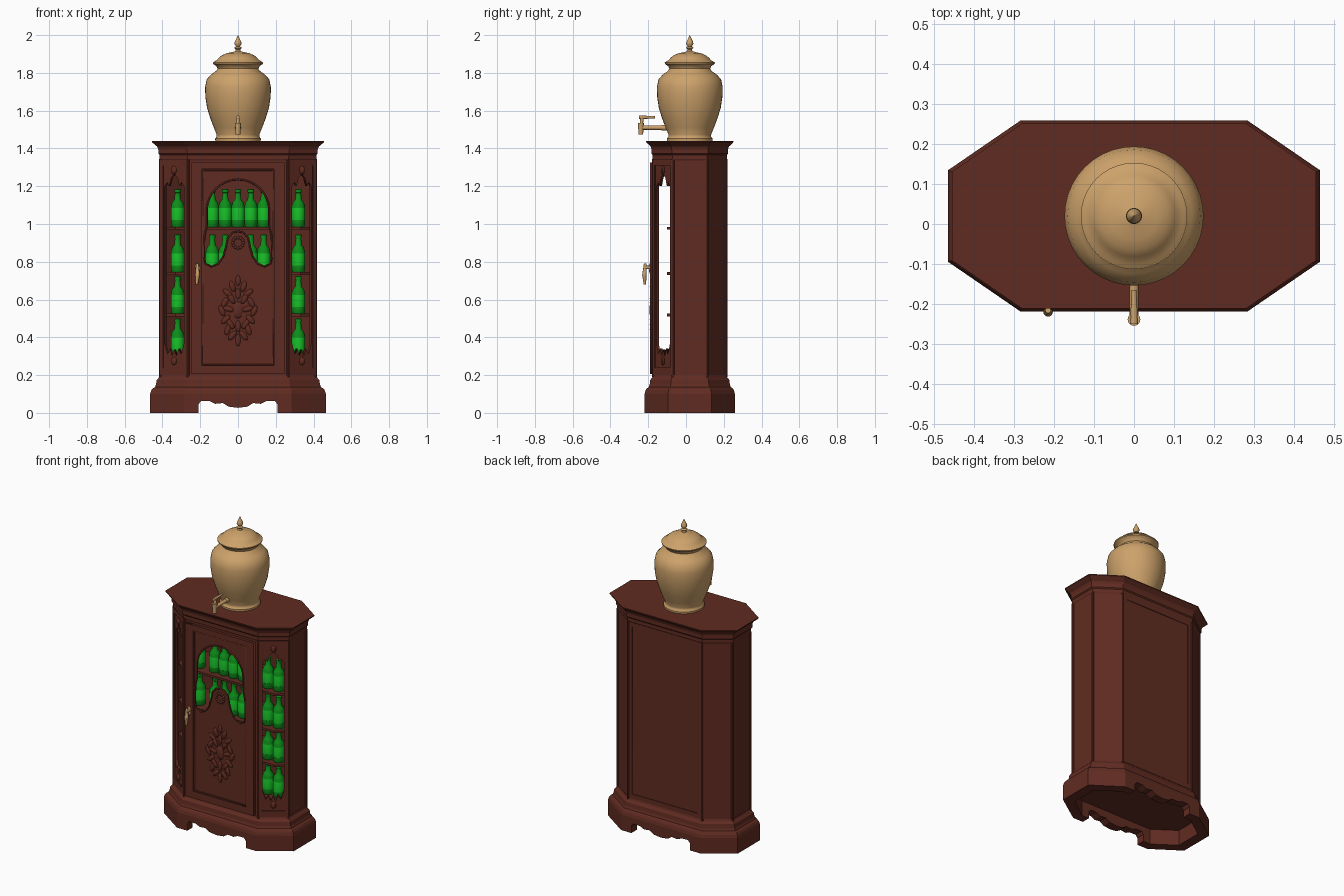
import bpy, bmesh, math
from mathutils import Vector, Matrix

if "Cube" in bpy.data.objects:
    bpy.data.objects.remove(bpy.data.objects["Cube"])

def mat(name, c):
    m = bpy.data.materials.new(name)
    m.diffuse_color = (*c, 1)
    m.use_nodes = True
    m.node_tree.nodes["Principled BSDF"].inputs["Base Color"].default_value = m.diffuse_color
    return m

WOOD = mat("red brown wood", (0.117, 0.0245, 0.0150))
CLAY = mat("tan ceramic", (0.61, 0.36, 0.145))
GLASS = mat("green glass", (0.004, 0.27, 0.010))
LABEL = mat("bright green label", (0.008, 0.50, 0.02))
CY = 0.02  # centre of the cabinet in y

def add(name, bm, material, smooth=False):
    bmesh.ops.recalc_face_normals(bm, faces=bm.faces)
    me = bpy.data.meshes.new(name)
    bm.to_mesh(me)
    bm.free()
    me.materials.append(material)
    ob = bpy.data.objects.new(name, me)
    bpy.context.collection.objects.link(ob)
    if smooth:
        soften(ob)
    return ob

def soften(ob):
    bpy.ops.object.select_all(action='DESELECT')
    ob.select_set(True)
    bpy.context.view_layer.objects.active = ob
    bpy.ops.object.shade_smooth_by_angle(angle=math.radians(40))

def octagon(d=0.0):
    hx, hy, f, s = 0.41 + d, 0.192 + d * 0.85, 0.265 + d * 0.35, 0.09 + d * 0.45
    p = [(-f, -hy), (f, -hy), (hx, -s), (hx, s), (f, hy), (-f, hy), (-hx, s), (-hx, -s)]
    return [(x, y + CY) for x, y in p]

def loft_bm(rings):
    bm = bmesh.new()
    rows = [[bm.verts.new(p) for p in r] for r in rings]
    for a, b in zip(rows, rows[1:]):
        for i in range(len(a)):
            j = (i + 1) % len(a)
            bm.faces.new((a[i], a[j], b[j], b[i]))
    bm.faces.new(rows[0])
    bm.faces.new(rows[-1])
    return bm

def moulding(name, profile):
    return add(name, loft_bm([[(x, y, z) for x, y in octagon(d)] for z, d in profile]), WOOD)

def lathe_bm(profile, n, cx=0, cy=0):
    return loft_bm([[(cx + r * math.cos(2 * math.pi * i / n), cy + r * math.sin(2 * math.pi * i / n), z)
                     for i in range(n)] for r, z in profile])

def plate(name, loops, edge, out, thick, bevel=0, fill=True):
    """Flat board with holes on one side of the octagon; 'out' is how far its face stands off."""
    o = octagon()
    a, b = Vector((*o[edge], 0)), Vector((*o[(edge + 1) % 8], 0))
    u = (b - a).normalized()
    n = u.cross(Vector((0, 0, 1)))
    cu = bpy.data.curves.new(name, 'CURVE')
    cu.dimensions = '2D' if fill else '3D'
    if fill:
        cu.fill_mode = 'BOTH'
        cu.extrude = thick / 2
    else:
        cu.bevel_depth, cu.bevel_resolution = bevel, 1
    for loop in loops:
        sp = cu.splines.new('POLY')
        sp.points.add(len(loop) - 1)
        for pt, (x, y) in zip(sp.points, loop):
            pt.co = (x, y, 0, 1)
        sp.use_cyclic_u = True
    tmp = bpy.data.objects.new(name, cu)
    bpy.context.collection.objects.link(tmp)
    dg = bpy.context.evaluated_depsgraph_get()
    me = bpy.data.meshes.new_from_object(tmp.evaluated_get(dg))
    bpy.data.objects.remove(tmp)
    pos = (a + b) / 2 + n * (out - thick / 2)
    me.transform(Matrix((u, (0, 0, 1), n)).transposed().to_4x4())
    me.transform(Matrix.Translation(pos))
    me.materials.clear()
    me.materials.append(WOOD)
    ob = bpy.data.objects.new(name, me)
    bpy.context.collection.objects.link(ob)
    return ob

def rect(hw, z0, z1):
    return [(-hw, z0), (hw, z0), (hw, z1), (-hw, z1)]

def mirrored(half):
    """half runs from the bottom centre round the right side to the top centre"""
    return half + [(-x, z) for x, z in reversed(half) if x > 1e-6]

def rod(bm, p, q, r1, r2, n=12):
    p, q = Vector(p), Vector(q)
    d = q - p
    m = Matrix.Translation((p + q) / 2) @ d.to_track_quat('Z', 'Y').to_matrix().to_4x4()
    bmesh.ops.create_cone(bm, cap_ends=True, segments=n, radius1=r1, radius2=r2, depth=d.length, matrix=m)

def blob(bm, loc, size, tilt=0):
    m = Matrix.Translation(loc) @ Matrix.Rotation(tilt, 4, 'Y') @ Matrix.Diagonal((*size, 1))
    bmesh.ops.create_uvsphere(bm, u_segments=10, v_segments=8, radius=1, matrix=m)

# Plinth with hollow underside and scalloped aprons front and back
base = moulding("plinth", [(0, .055), (.10, .055), (.118, .05), (.13, .042), (.136, .03), (.15, .024),
                           (.175, .020), (.19, .006), (.2, .002)])
wave = [(.21, -.02), (.21, .045), (.195, .063), (.15, .062), (.12, .048), (.08, .052), (.05, .033), (0, .027)]
wave = wave + [(-x, z) for x, z in reversed(wave[:-1])]
cutters = [moulding("cavity_cutter", [(-.02, -.01), (.1, -.01)]),
           add("apron_cutter", loft_bm([[(x, y, z) for x, z in wave] for y in (-.5, .5)]), WOOD)]
for c in cutters:
    c.hide_render = True
    md = base.modifiers.new("cut", 'BOOLEAN')
    md.operation, md.object, md.solver = 'DIFFERENCE', c, 'EXACT'
dg = bpy.context.evaluated_depsgraph_get()
cut_mesh = bpy.data.meshes.new_from_object(base.evaluated_get(dg))
base.modifiers.clear()
base.data = cut_mesh
for c in cutters:
    bpy.data.objects.remove(c)

# Cornice and top
moulding("cornice", [(1.335, 0), (1.345, .005), (1.365, .005), (1.372, .012), (1.395, .012),
                     (1.41, .018), (1.43, .042), (1.434, .046), (1.44, .046)])

# Walls, with pierced niches on the two front corners
Z0, Z1 = 0.19, 1.36
window = mirrored([(0, .962), (.03, .955), (.055, .925), (.065, .875), (.08, .825), (.105, .79), (.14, .775),
                   (.172, .79), (.18, .83), (.178, .93), (.165, .99)] +
                  [(.165 * math.cos(t * math.pi / 16), 1.07 + .165 * math.sin(t * math.pi / 16)) for t in range(9)])
niche = mirrored([(0, .335), (.014, .30), (.028, .34), (.044, .31), (.062, .365), (.062, 1.2),
                  (.046, 1.22), (.034, 1.20), (.02, 1.245), (0, 1.265)])
oc = octagon()
names = ["front_wall", "right_niche", "right_side", "back_right_corner", "back_panel",
         "back_left_corner", "left_side", "left_niche"]
posts = bmesh.new()
for i, nm in enumerate(names):
    w = math.dist(oc[i], oc[(i + 1) % 8]) / 2
    loops = [rect(w, Z0, Z1)]
    if i == 0:
        loops.append(rect(.2, .72, 1.27))
    if i in (1, 7):
        loops.append(niche)
        plate(nm + "_frame", [rect(w, .2, 1.34), rect(.07, .24, 1.31)], i, .006, .006)
        mid = (Vector((*oc[i], 0)) + Vector((*oc[(i + 1) % 8], 0))) / 2
        carve = bmesh.new()
        for z in (1.285, .275):
            blob(carve, mid + Vector((0, 0, z)), (.018, .012, .022))
        add(nm + "_carving", carve, WOOD, True)
    if i == 4:
        plate("back_frame", [rect(w, .2, 1.34), rect(w - .03, .23, 1.31)], i, .004, .004)
    plate(nm, loops, i, 0, .016)
    rod(posts, (*oc[i], .19), (*oc[i], 1.345), .008, .008, 8)
add("corner_posts", posts, WOOD)

# Door with arched window and raised mouldings
plate("door", [rect(.245, .205, 1.325), window], 0, .010, .010)
plate("door_frame", [rect(.245, .205, 1.325), rect(.19, .25, 1.29)], 0, .018, .008)
plate("door_inner_bead", [rect(.185, .255, 1.285)], 0, .010, 0, .005, False)
plate("window_bead", [window], 0, .010, 0, .005, False)

# Carved spray of leaves on the door
orn = bmesh.new()
y = -.182
blob(orn, (0, y, .545), (.028, .012, .045))
for z, s in ((.70, .028), (.63, .03), (.46, .03), (.385, .032)):
    blob(orn, (0, y, z), (.014, .009, s))
leaves = [(.03, .67, .3), (.055, .635, .9), (.07, .585, -.5), (.05, .55, 1.3), (.085, .54, .4),
          (.065, .495, -.8), (.04, .47, .6), (.055, .44, -.3), (.03, .41, -.7), (.035, .605, .5)]
for x, z, t in leaves:
    for s in (1, -1):
        blob(orn, (s * x, y, z), (.015, .010, .03), s * t)
for k in range(12):  # small boss ring under the window
    a = k * math.pi / 6
    blob(orn, (.028 * math.cos(a), y, .90 + .028 * math.sin(a)), (.009, .007, .009))
add("door_carving", orn, WOOD, True)

# Shelves
LEVELS = (.30, .525, .745, .985)
for k, z in enumerate(LEVELS):
    pts = [(-.33, -.10), (.33, -.10), (.385, -.058), (.385, .105), (.26, .2), (-.26, .2), (-.385, .105), (-.385, -.058)]
    add(f"shelf_{k + 1}", loft_bm([[(px, py, h) for px, py in pts] for h in (z - .014, z)]), WOOD)

# Bottles: one shared mesh
bot = lathe_bm([(.03, 0), (.034, .006), (.034, .035), (.0355, .036), (.0355, .100), (.035, .101), (.034, .114),
                (.028, .130), (.017, .144), (.014, .18), (.017, .182), (.017, .197), (.012, .2)], 14)
first = add("bottle_1", bot, GLASS, True)
first.data.materials.append(LABEL)
for p in first.data.polygons:
    if .0355 < p.center.z < .1003 and abs(p.normal.z) < .5:
        p.material_index = 1
spots = [(s * x, -.04, z) for z in LEVELS for s in (1, -1) for x in (.32, .245)]
spots += [(.068 * i, -.04, z) for z in LEVELS[2:] for i in range(-2, 3)]
for k, loc in enumerate(spots):
    ob = first
    if k:
        ob = bpy.data.objects.new(f"bottle_{k + 1}", first.data)
        bpy.context.collection.objects.link(ob)
    ob.location = loc

# Urn with lid and finial
add("urn", lathe_bm([(.12, 1.44), (.121, 1.452), (.113, 1.462), (.113, 1.473), (.128, 1.51), (.147, 1.56),
                     (.164, 1.615), (.173, 1.675), (.174, 1.725), (.166, 1.765), (.144, 1.79), (.116, 1.810),
                     (.108, 1.822), (.114, 1.836), (.132, 1.848), (.133, 1.855), (.12, 1.858)], 40, 0, CY), CLAY, True)
add("urn_lid", lathe_bm([(.132, 1.855), (.122, 1.862), (.11, 1.869), (.102, 1.88), (.085, 1.893), (.06, 1.904),
                         (.03, 1.91), (.014, 1.915), (.012, 1.925), (.02, 1.933), (.011, 1.941), (.019, 1.953),
                         (.018, 1.963), (.008, 1.983), (.001, 2.0)], 40, 0, CY), CLAY, True)

# Tap
tap = bmesh.new()
rod(tap, (0, -.07, 1.51), (0, -.13, 1.51), .018, .014)
rod(tap, (0, -.12, 1.51), (0, -.24, 1.51), .012, .011)
rod(tap, (0, -.239, 1.475), (0, -.239, 1.535), .012, .016)
rod(tap, (0, -.236, 1.53), (0, -.232, 1.57), .009, .009)
rod(tap, (0, -.25, 1.565), (0, -.165, 1.565), .010, .006)
add("urn_tap", tap, CLAY, True)

# Door handle
handle = bmesh.new()
rod(handle, (-.215, -.188, .77), (-.215, -.225, .77), .009, .009)
rod(handle, (-.215, -.216, .79), (-.215, -.220, .73), .007, .012)
rod(handle, (-.215, -.220, .73), (-.218, -.218, .68), .012, .006)
blob(handle, (-.215, -.191, .765), (.011, .005, .028))
add("door_handle", handle, CLAY, True)
